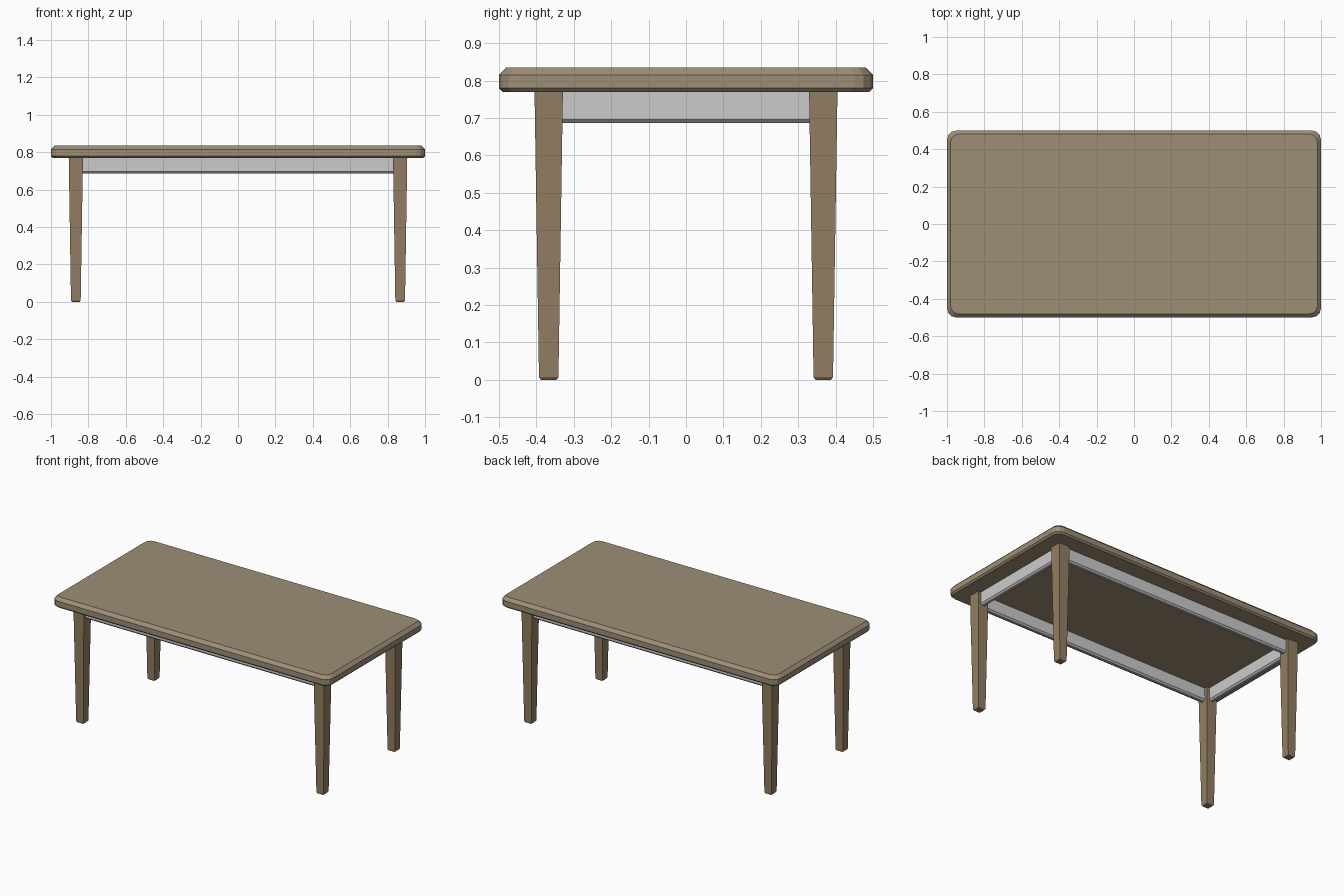
import bpy, bmesh
from math import sin, cos, pi

if "Cube" in bpy.data.objects:
    bpy.data.objects.remove(bpy.data.objects["Cube"])


def material(name, rgb):
    m = bpy.data.materials.new(name)
    m.diffuse_color = (*rgb, 1)
    m.use_nodes = True
    m.node_tree.nodes["Principled BSDF"].inputs["Base Color"].default_value = m.diffuse_color
    return m


TOP_WOOD = material("top_wood", (0.34, 0.27, 0.18))
LEG_WOOD = material("leg_wood", (0.29, 0.21, 0.12))


def loft(name, rings, mat=None):
    """Skin a stack of equal-length rings and cap both ends."""
    bm = bmesh.new()
    rows = [[bm.verts.new(p) for p in ring] for ring in rings]
    n = len(rows[0])
    for a, b in zip(rows, rows[1:]):
        for i in range(n):
            j = (i + 1) % n
            bm.faces.new((a[i], a[j], b[j], b[i]))
    bm.faces.new(rows[0][::-1])
    bm.faces.new(rows[-1])
    bmesh.ops.recalc_face_normals(bm, faces=bm.faces)
    me = bpy.data.meshes.new(name)
    bm.to_mesh(me)
    bm.free()
    ob = bpy.data.objects.new(name, me)
    bpy.context.collection.objects.link(ob)
    if mat:
        me.materials.append(mat)
    return ob


def rounded_ring(hx, hy, r, z, seg=3):
    pts = []
    for k, (sx, sy) in enumerate([(1, 1), (-1, 1), (-1, -1), (1, -1)]):
        for i in range(seg + 1):
            a = (k + i / seg) * pi / 2
            pts.append((sx * (hx - r) + r * cos(a), sy * (hy - r) + r * sin(a), z))
    return pts


def square_ring(cx, cy, h, z):
    return [(cx + sx * h, cy + sy * h, z) for sx, sy in [(1, 1), (-1, 1), (-1, -1), (1, -1)]]


# Table top: rounded slab, small chamfer below and a wider one above
profile = [(0.010, 0.770), (0, 0.780), (0, 0.815), (0.020, 0.835)]
loft("table_top", [rounded_ring(1 - d, 0.5 - d, 0.05 - d * 0.5, z) for d, z in profile], TOP_WOOD)

# Tapered legs with a chamfered foot
LX, LY = 0.867, 0.367
for sx, side in ((-1, "left"), (1, "right")):
    for sy, end in ((-1, "front"), (1, "back")):
        x, y = sx * LX, sy * LY
        loft(f"{end}_{side}_leg", [square_ring(x, y, 0.021, 0),
                                   square_ring(x, y, 0.026, 0.007),
                                   square_ring(x, y, 0.038, 0.772)], LEG_WOOD)


# Grey apron rails between the legs, chamfered along the lower edges
def rail(name, along_x, offset, half):
    section = [(-0.018, 0.772), (-0.018, 0.696), (-0.008, 0.686),
               (0.008, 0.686), (0.018, 0.696), (0.018, 0.772)]
    rings = []
    for e in (-half, half):
        rings.append([(e, offset + t, z) if along_x else (offset + t, e, z) for t, z in section])
    loft(name, rings)


rail("front_apron", True, -LY, 0.84)
rail("back_apron", True, LY, 0.84)
rail("left_apron", False, -LX, 0.34)
rail("right_apron", False, LX, 0.34)
